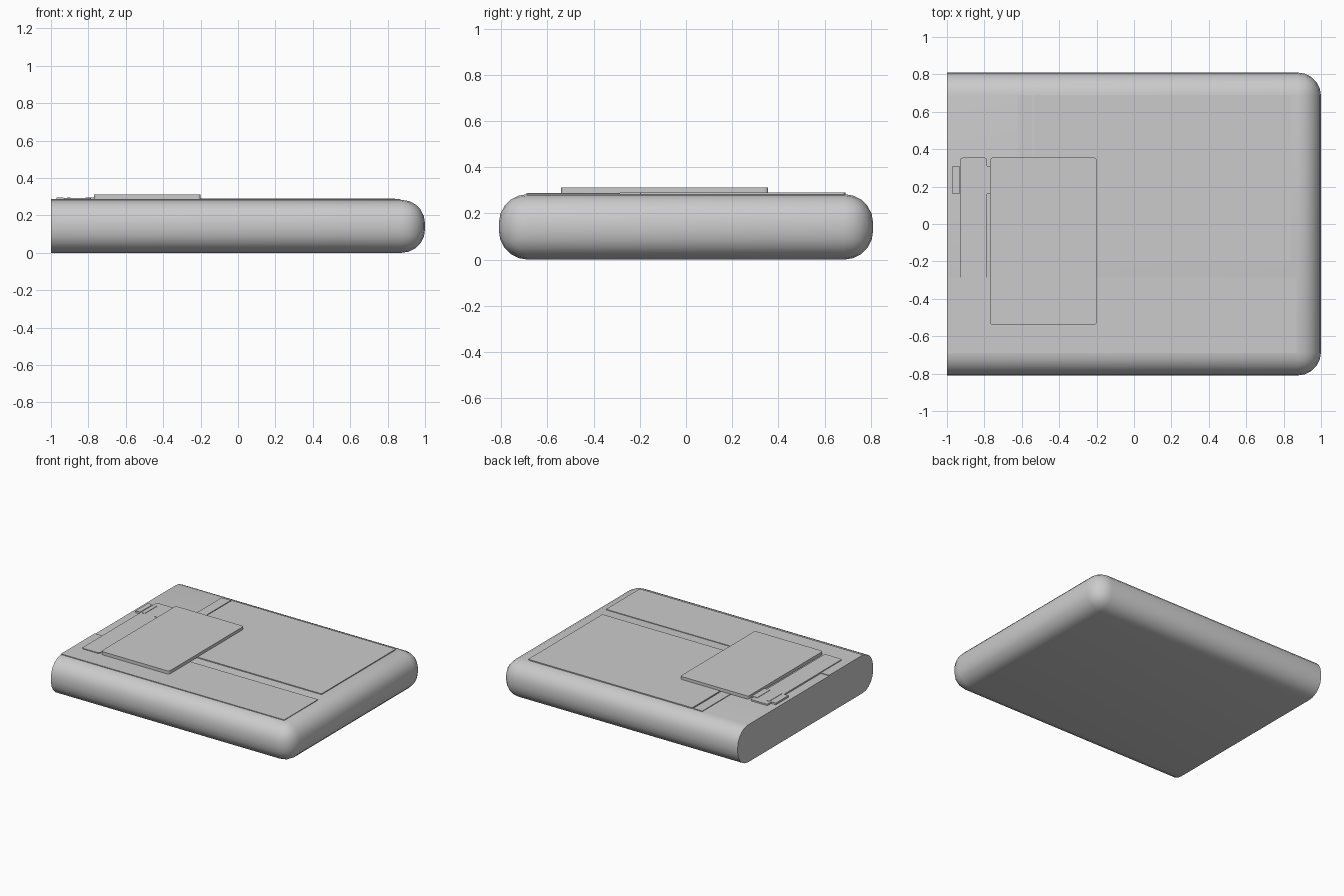
import bpy, bmesh

if "Cube" in bpy.data.objects:
    bpy.data.objects.remove(bpy.data.objects["Cube"])


def box(name, x, y, z, bevel_edges=None, width=0.0, segments=1):
    """Axis-aligned box from ranges, with optional bevel on chosen edges."""
    bm = bmesh.new()
    bmesh.ops.create_cube(bm, size=1)
    for v in bm.verts:
        v.co = [r[0] + (r[1] - r[0]) * (c + 0.5) for r, c in zip((x, y, z), v.co)]
    if bevel_edges:
        edges = [e for e in bm.edges if bevel_edges(*[v.co for v in e.verts])]
        bmesh.ops.bevel(bm, geom=edges, offset=width, offset_type='OFFSET',
                        segments=segments, profile=0.5, affect='EDGES')
    bmesh.ops.recalc_face_normals(bm, faces=bm.faces)
    mesh = bpy.data.meshes.new(name)
    bm.to_mesh(mesh)
    bm.free()
    obj = bpy.data.objects.new(name, mesh)
    bpy.context.collection.objects.link(obj)
    return obj


def upright(a, b):
    return abs(a.z - b.z) > 1e-4


def not_on_cut_end(a, b):
    return not (a.x < -0.99 and b.x < -0.99)


# Rounded slab with one flat, cut-off end
body = box("body", (-1, 1), (-0.81, 0.81), (0, 0.283), not_on_cut_end, 0.125, 5)
bpy.context.view_layer.objects.active = body
body.select_set(True)
bpy.ops.object.shade_smooth_by_angle(angle=0.6)

# Thin raised panels on the top, leaving shallow channels between them
box("front_panel", (-1, 0.87), (-0.69, -0.285), (0.275, 0.288))
box("main_panel", (-0.535, 0.84), (-0.20, 0.69), (0.275, 0.290), upright, 0.01, 2)
box("side_strip", (-0.62, -0.543), (-0.20, 0.69), (0.275, 0.288))

# Large and narrow loose plates lying across the panels
box("large_plate", (-0.77, -0.20), (-0.54, 0.355), (0.288, 0.312), upright, 0.015, 3)
box("narrow_plate", (-0.93, -0.785), (-0.54, 0.355), (0.280, 0.294), upright, 0.015, 3)

# Small clips hooking over the narrow plate
for i, x in enumerate([(-0.97, -0.932), (-0.915, -0.895), (-0.815, -0.77)]):
    box(f"clip_{i + 1}", x, (0.16, 0.31), (0.280, 0.297))
